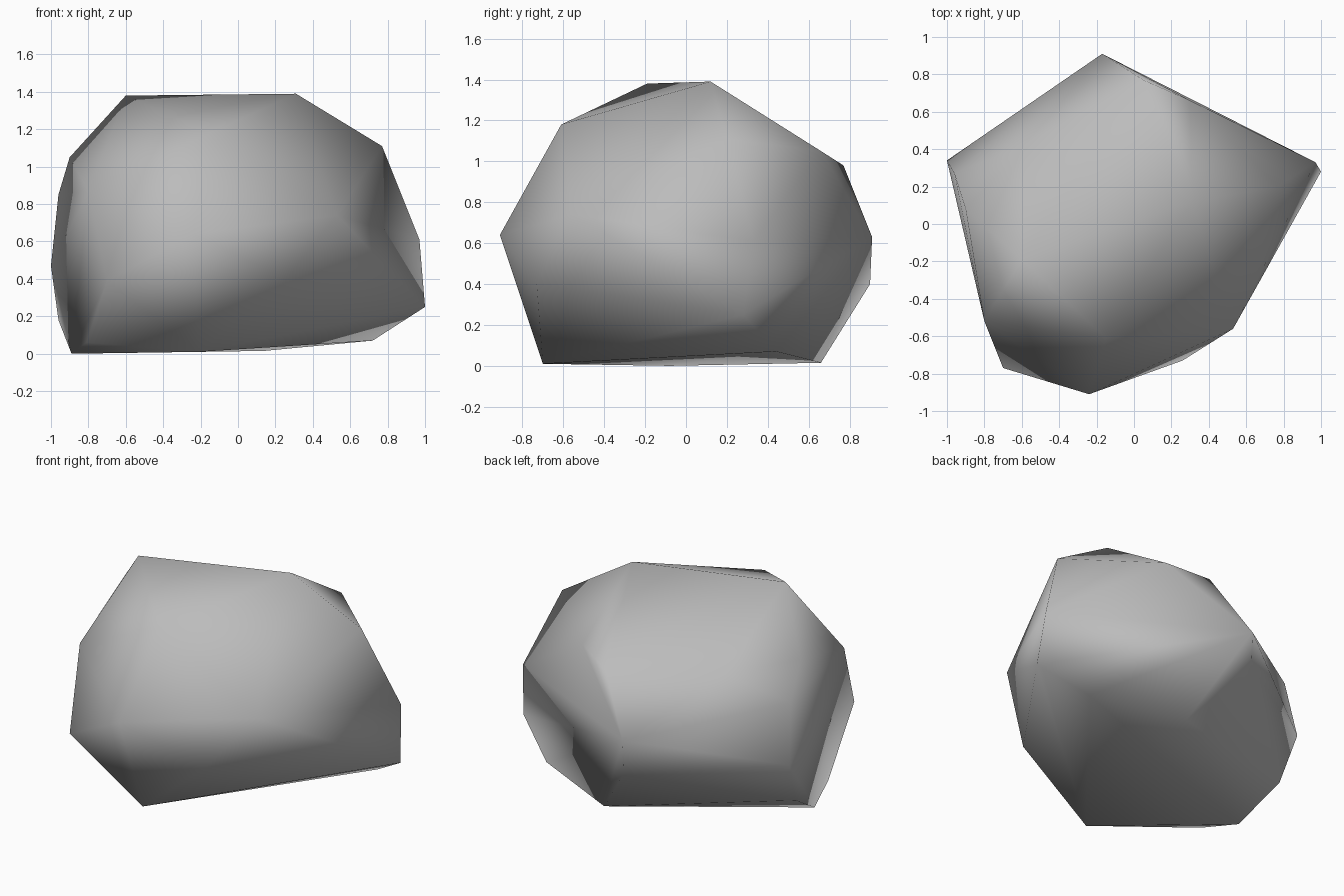
import bpy
import bmesh

default_cube = bpy.data.objects.get("Cube")
if default_cube:
    bpy.data.objects.remove(default_cube, do_unlink=True)


def make_material(name, colour):
    material = bpy.data.materials.new(name)
    material.use_nodes = True
    material.diffuse_color = colour
    shader = material.node_tree.nodes["Principled BSDF"]
    shader.inputs["Base Color"].default_value = colour
    shader.inputs["Roughness"].default_value = 0.9
    return material


def make_rock(name, corners, dents, material):
    """Wrap a smooth skin around the corners, then turn the dented edges."""
    bm = bmesh.new()
    verts = {corner: bm.verts.new(corner) for corner in corners}
    bmesh.ops.convex_hull(bm, input=bm.verts)
    bmesh.ops.recalc_face_normals(bm, faces=bm.faces)
    for start, end in dents:
        edge = bm.edges.get((verts[start], verts[end]))
        if edge:
            bmesh.utils.edge_rotate(edge)
    # Discard corners that ended up inside the skin
    loose = [v for v in bm.verts if not v.link_faces]
    bmesh.ops.delete(bm, geom=loose, context="VERTS")
    for face in bm.faces:
        face.smooth = True
    mesh = bpy.data.meshes.new(name)
    bm.to_mesh(mesh)
    bm.free()
    mesh.materials.append(material)
    obj = bpy.data.objects.new(name, mesh)
    bpy.context.collection.objects.link(obj)
    # Let the large facets dominate the shading
    weighting = obj.modifiers.new("facet_weighting", "WEIGHTED_NORMAL")
    weighting.mode = "FACE_AREA"
    return obj


# Corners where the skin is slightly hollow
front_foot = (-.21, -.7, .01)
back_foot = (.14, .66, .015)
left_foot = (.72, .44, .07)
left_point = (.97, .33, .61)
back_point = (-.17, .9, .4)

# Corners of the boulder, grouped by side
base = [front_foot, back_foot, left_foot, (-.89, -.08, 0), (-.81, -.34, .06)]
front = [(-.24, -.91, .64), (-.7, -.77, .39), (-.8, -.52, .87),
         (.53, -.56, .74), (.26, -.73, .4)]
left_side = [(1, .28, .25), left_point]
right_side = [(-1, .34, .47), (-.96, .27, .85), (-.96, .22, .18),
              (-.9, .08, 1.05)]
back = [(-.17, .91, .63), back_point, (.05, .77, .98),
        (.3, .66, 1.05), (-.58, .425, .99)]
crown = [(-.6, -.19, 1.38), (.31, .12, 1.39), (.77, .2, 1.11),
         (-.15, -.61, 1.18)]
hollows = [(left_foot, back_point), (left_foot, left_point),
           (front_foot, back_foot)]

stone = make_material("stone grey", (0.5, 0.5, 0.5, 1))
make_rock("boulder", base + front + left_side + right_side + back + crown,
          hollows, stone)
